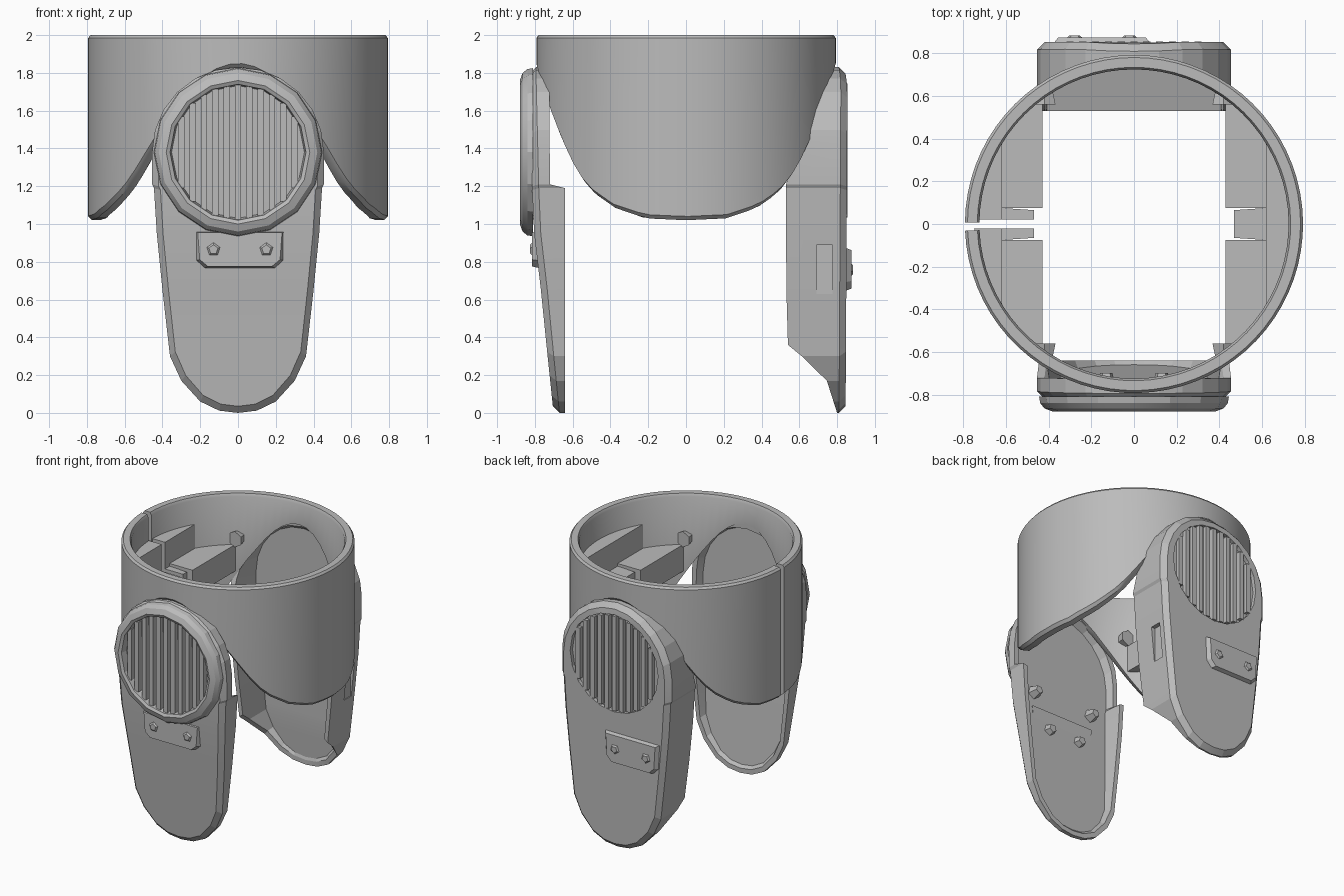
import bpy, bmesh, math
from mathutils import Matrix, Vector

cube = bpy.data.objects.get("Cube")
if cube:
    bpy.data.objects.remove(cube)

grey = bpy.data.materials.new("plain grey")
grey.use_nodes = True
grey.diffuse_color = (0.5, 0.5, 0.5, 1)
grey.node_tree.nodes["Principled BSDF"].inputs["Base Color"].default_value = (0.5, 0.5, 0.5, 1)


def shade(ob, angle):
    bpy.ops.object.select_all(action="DESELECT")
    ob.select_set(True)
    bpy.context.view_layer.objects.active = ob
    bpy.ops.object.shade_smooth_by_angle(angle=math.radians(angle))


def finish(name, bm, angle=20):
    bmesh.ops.recalc_face_normals(bm, faces=bm.faces)
    mesh = bpy.data.meshes.new(name)
    bm.to_mesh(mesh)
    bm.free()
    mesh.materials.append(grey)
    ob = bpy.data.objects.new(name, mesh)
    bpy.context.collection.objects.link(ob)
    shade(ob, angle)
    return ob


def lerp(table, v):
    """Piecewise linear lookup in a list of (key, value) pairs."""
    for (a, p), (b, q) in zip(table, table[1:]):
        if v <= b:
            return p + (q - p) * max(0, (v - a) / (b - a))
    return table[-1][1]


def loft(bm, rings, closed=True):
    """Join equal point rings into a skin; returns the vertex rings."""
    vs = [[bm.verts.new(p) for p in r] for r in rings]
    n = len(vs[0])
    for a, b in zip(vs, vs[1:]):
        for i in range(n if closed else n - 1):
            j = (i + 1) % n
            bm.faces.new((a[i], a[j], b[j], b[i]))
    return vs


def solid(name, ring_a, ring_b):
    """Closed solid between two point rings."""
    bm = bmesh.new()
    for ring in loft(bm, [ring_a, ring_b]):
        bm.faces.new(ring)
    return finish(name, bm)


def box(name, lo, hi):
    bm = bmesh.new()
    size = Vector(hi) - Vector(lo)
    mid = (Vector(hi) + Vector(lo)) / 2
    bmesh.ops.create_cube(bm, size=1, matrix=Matrix.Translation(mid) @ Matrix.Diagonal(size.to_4d()))
    return finish(name, bm)


def prism(name, pts, z0, z1):
    return solid(name, *[[(x, y, z) for x, y in pts] for z in (z0, z1)])


def cone(name, at, r0, r1, depth, sides, axis_y=1):
    """Cone or cylinder pointing along +y or -y."""
    bm = bmesh.new()
    turn = Matrix.Rotation(-axis_y * math.pi / 2, 4, "X")
    bmesh.ops.create_cone(bm, cap_ends=True, segments=sides, radius1=r0, radius2=r1,
                          depth=depth, matrix=Matrix.Translation(at) @ turn)
    return finish(name, bm)


def cut(ob, cutter):
    cutter.hide_render = True
    mod = ob.modifiers.new("cut", "BOOLEAN")
    mod.object = cutter
    mod.operation = "DIFFERENCE"
    mod.solver = "EXACT"
    bpy.context.view_layer.objects.active = ob
    bpy.ops.object.modifier_apply(modifier=mod.name)
    bpy.data.objects.remove(cutter)
    shade(ob, 10)


# Collar: split ring with arched openings at front and back
R, R_IN, N = 0.793, 0.725, 72
hem = [(0, 1.02), (0.2, 1.03), (0.35, 1.085), (0.45, 1.16), (0.5, 1.22), (0.55, 1.31),
       (0.6, 1.43), (0.66, 1.6), (0.7, 1.74), (0.725, 1.83)]
sections = []
for i in range(N + 1):
    t = -math.pi + 0.04 + (2 * math.pi - 0.05) * i / N
    c, s = math.cos(t), math.sin(t)
    z = lerp(hem, abs(s) * R_IN)
    sections.append([(r * c, r * s, h) for r, h in
                     ((R, z + 0.02), (R, 1.985), (R - 0.012, 2), (R_IN + 0.01, 2), (R_IN, 1.98), (R_IN, z), (R - 0.02, z))])
bm = bmesh.new()
rings = loft(bm, sections)
bm.faces.new(rings[0])
bm.faces.new(rings[-1])
finish("collar", bm, 35)

# Tongue outline shared by front and back panels: straight taper, round ends
half = [(0, 0), (0.1, 0.012), (0.2, 0.06), (0.3, 0.17), (0.36, 0.3), (0.367, 0.36),
        (0.4, 0.65), (0.43, 0.95), (0.445, 1.19), (0.455, 1.21)]
half += [(0.455 * math.cos(a), 1.38 + 0.45 * math.sin(a)) for a in (math.radians(d) for d in range(0, 90, 15))]
half.append((0, 1.83))
outline = half + [(-x, z) for x, z in half[-2:0:-1]]


def tongue(name, rim, floor, face, out):
    """Hollow tongue; rim, floor and face tables give y by height, out is the outward y sign."""
    def ring(inset, table, shift=0):
        return [(x * (1 - inset / 0.45), lerp(table, z) + shift * out, 0.92 + (z - 0.92) * (1 - inset / 0.92))
                for x, z in outline]
    bm = bmesh.new()
    vs = loft(bm, [ring(0.055, floor), ring(0.035, rim), ring(0, rim), ring(0, face, -0.035), ring(0.035, face)])
    n = len(outline)
    for loop in (vs[0], vs[-1]):
        for i in range(n // 2):
            quad = [loop[i], loop[i + 1], loop[(n - i - 1) % n], loop[(n - i) % n]]
            bm.faces.new(list(dict.fromkeys(quad)))
    return finish(name, bm, 10)


tongue("front_panel", [(0, -0.64), (1.19, -0.64), (1.21, -0.72), (1.83, -0.725)],
       [(0, -0.66), (0.3, -0.69), (0.76, -0.735), (1, -0.765), (1.83, -0.785)],
       [(0, -0.705), (0.3, -0.735), (0.76, -0.78), (1, -0.81), (1.83, -0.83)], -1)
back = tongue("back_panel", [(0, 0.8), (0.22, 0.73), (0.35, 0.54), (0.7, 0.53), (1.25, 0.53), (1.5, 0.63), (1.83, 0.77)],
              [(0, 0.805), (0.3, 0.785), (1.83, 0.785)],
              [(0, 0.845), (1.75, 0.855), (1.83, 0.845)], 1)

# Grille recess and one shallow slot in the left wall
cut(back, cone("recess_cutter", (0, 0.87, 1.39), 0.365, 0.365, 0.09, 20))
cut(back, box("slot_cutter", (0.392, 0.69, 0.63), (0.5, 0.775, 0.89)))

# Sloping shelf bridging the deep back panel
shelf = [(0.53, 1.16), (0.79, 1.24), (0.79, 1.2), (0.53, 1.12)]
solid("back_shelf", *[[(x, y, z) for y, z in shelf] for x in (-0.415, 0.415)])


# Vertical grille bars trimmed to a circle
def grille(name, y0, y1, zc):
    for i in range(-5, 6):
        x = i * 0.06
        h = math.sqrt(0.355 ** 2 - x * x)
        box(f"{name}_{i + 6}", (x - 0.017, y0, zc - h), (x + 0.017, y1, zc + h))


grille("front_grille_bar", -0.86, -0.8, 1.38)
grille("back_grille_bar", 0.815, 0.855, 1.39)

# Raised bezel around the front grille
bm = bmesh.new()
profile = [(0.445, -0.81), (0.44, -0.84), (0.42, -0.865), (0.38, -0.88), (0.36, -0.87), (0.35, -0.81)]
sides = 16
loft(bm, [[(r * math.cos(2 * math.pi * i / sides), y, 1.38 + r * math.sin(2 * math.pi * i / sides))
           for i in range(sides)] for r, y in profile + profile[:1]])
bmesh.ops.remove_doubles(bm, verts=bm.verts, dist=1e-5)
finish("front_bezel", bm)


# Sensor plates: bevelled trapezoids carrying two faceted studs
def sensor(name, xc, zc, w, h, y0, y1):
    out = 1 if y1 > y0 else -1
    outer, inner = [[(xc + a * w * k, y, zc + b * h * k) for a, b in
                     ((-0.8, -1), (0.8, -1), (1, -0.6), (1.05, 1), (-1.05, 1), (-1, -0.6))]
                    for k, y in ((1, y0), (0.85, y1))]
    solid(name + "_plate", outer, inner)
    for s in (-1, 1):
        cone(f"{name}_stud", (xc + s * w * 0.56, y1 - out * 0.005, zc), 0.06, 0.025, 0.03, 5, out)


sensor("front_sensor", 0.01, 0.865, 0.25, 0.105, -0.75, -0.815)
sensor("back_sensor", -0.15, 0.76, 0.23, 0.12, 0.83, 0.875)

# Bosses on the inside of the front panel
for s in (-1, 1):
    for x, z in ((0.25, 1.08), (0.13, 0.82)):
        cone("inner_boss", (s * x, -0.735, z), 0.05, 0.03, 0.07, 5)

# Inner brackets, pads and hinge knuckles on both sides; only the right side is split
for sx, gap in ((-1, 0.02), (1, 0)):
    for sy in (-1, 1):
        flip = lambda pts: [(sx * x, sy * y) for x, y in pts]
        prism("side_bracket", flip([(0.43, 0.075), (0.43, 0.6), (0.53, 0.53), (0.62, 0.42), (0.62, 0.075)]), 1.42, 1.62)
        prism("wall_pad", flip([(0.62, gap), (0.62, 0.42), (0.7, 0.27), (0.75, gap)]), 1.3, 1.8)
        cone("hinge_knuckle", (sx * 0.42, sy * 0.6, 1.67), 0.06, 0.04, 0.08, 6, sy)
        prism("bracket_stop", flip([(0.47, gap), (0.47, 0.065), (0.62, 0.075), (0.62, gap)]), 1.46, 1.6)
